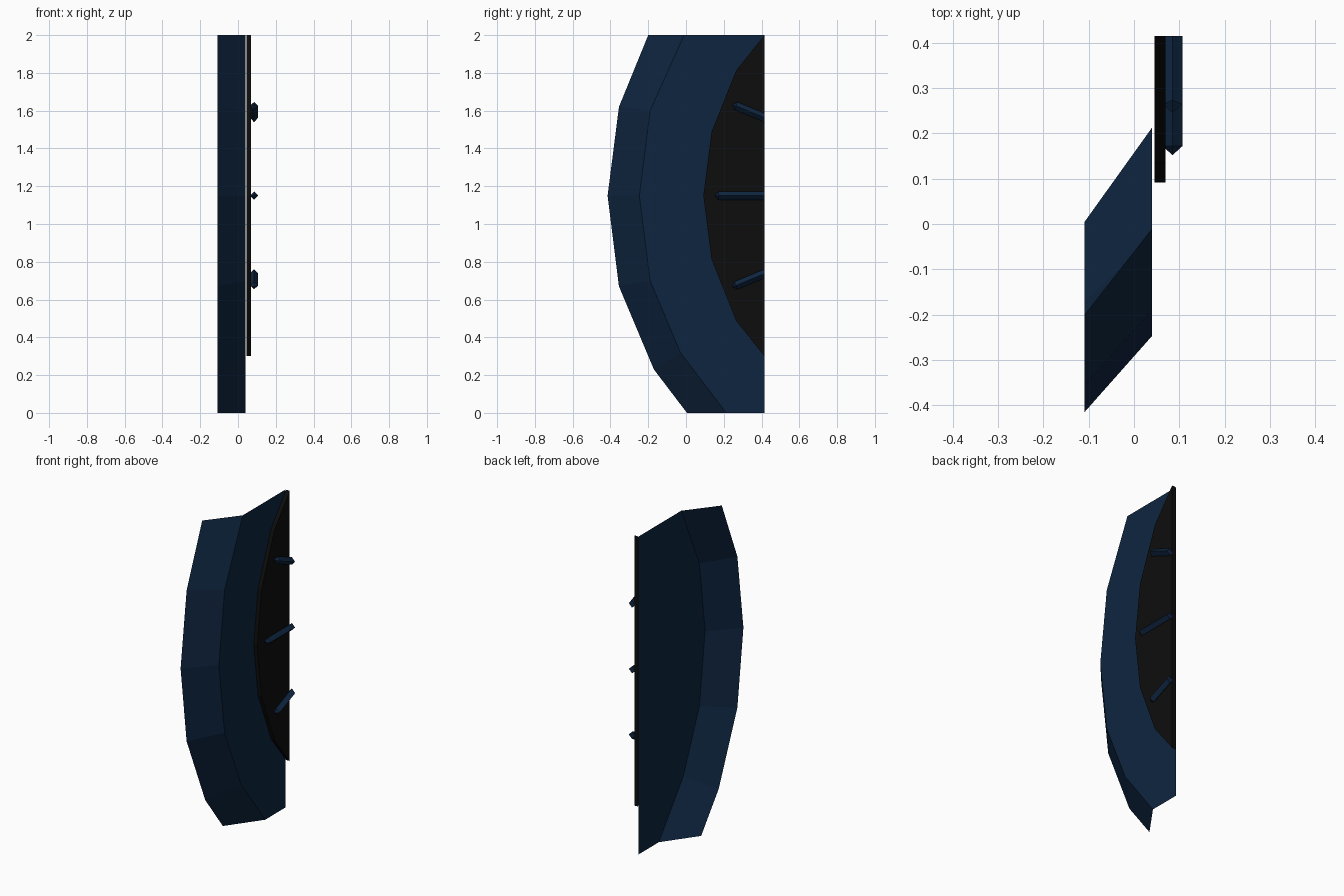
import bpy, bmesh, math
from mathutils import Vector

if "Cube" in bpy.data.objects:
    bpy.data.objects.remove(bpy.data.objects["Cube"])

EDGE = 0.415      # back plane where every part is cut off
MID_Z = 1.15      # height the plate and bars are symmetric about


def material(name, rgb):
    m = bpy.data.materials.new(name)
    m.diffuse_color = (*rgb, 1)
    m.use_nodes = True
    m.node_tree.nodes["Principled BSDF"].inputs["Base Color"].default_value = m.diffuse_color
    return m


navy = material("navy", (0.0045, 0.0185, 0.051))
black = material("black", (0.004, 0.004, 0.004))


def finish(bm, name, mat):
    mesh = bpy.data.meshes.new(name)
    bm.to_mesh(mesh)
    bm.free()
    mesh.materials.append(mat)
    obj = bpy.data.objects.new(name, mesh)
    bpy.context.collection.objects.link(obj)
    return obj


# Shell: flat side panel plus a slanted faceted rim (open sheet)
outer = [(-0.20, 2), (-0.355, 1.62), (-0.415, 1.15), (-0.355, 0.67), (-0.17, 0.23), (0.005, 0)]
inner = [(-0.01, 2), (-0.19, 1.60), (-0.247, 1.15), (-0.19, 0.70), (-0.03, 0.32), (0.213, 0)]
bm = bmesh.new()
a = [bm.verts.new((-0.109, y, z)) for y, z in outer]
b = [bm.verts.new((0.04, y, z)) for y, z in inner]
for i in range(len(a) - 1):
    bm.faces.new((a[i], a[i + 1], b[i + 1], b[i]))
corners = [bm.verts.new((0.04, EDGE, z)) for z in (0, 2)]
bm.faces.new(b + corners)
finish(bm, "shell", navy)

# Round plate: upper half outline mirrored about its middle height
half = [(EDGE, 0.85), (0.265, 0.662), (0.135, 0.337)]
outline = [(y, MID_Z + d) for y, d in half] + [(0.092, MID_Z)]
outline += [(y, MID_Z - d) for y, d in reversed(half)]
bm = bmesh.new()
face = bm.faces.new([bm.verts.new((0.069, y, z)) for y, z in outline])
back = bmesh.ops.extrude_face_region(bm, geom=[face], use_keep_orig=True)
bmesh.ops.translate(bm, vec=(-0.024, 0, 0),
                    verts=[v for v in back["geom"] if isinstance(v, bmesh.types.BMVert)])
bmesh.ops.recalc_face_normals(bm, faces=bm.faces)
finish(bm, "round_plate", black)


# Spokes: diamond-section bars with a pointed tip, cut at the back plane
def spoke(name, y, z, angle):
    along = Vector((0, math.cos(angle), math.sin(angle)))
    across = Vector((0, -math.sin(angle), math.cos(angle)))
    out = Vector((1, 0, 0))
    tip = Vector((0.085, y, z))
    r = 0.022
    offsets = [out * r, across * r, -out * r, -across * r]
    bm = bmesh.new()
    apex = bm.verts.new(tip)
    near = [bm.verts.new(tip + along * 0.02 + o) for o in offsets]
    far = [bm.verts.new(tip + along * 0.4 + o) for o in offsets]
    for i in range(4):
        j = (i + 1) % 4
        bm.faces.new((apex, near[i], near[j]))
        bm.faces.new((near[i], far[i], far[j], near[j]))
    bmesh.ops.recalc_face_normals(bm, faces=bm.faces)
    bmesh.ops.bisect_plane(bm, geom=bm.verts[:] + bm.edges[:] + bm.faces[:],
                           plane_co=(0, EDGE, 0), plane_no=(0, 1, 0), clear_outer=True)
    bmesh.ops.holes_fill(bm, edges=[e for e in bm.edges if e.is_boundary])
    bmesh.ops.recalc_face_normals(bm, faces=bm.faces)
    finish(bm, name, navy)


tilt = math.radians(22.5)
spoke("middle_spoke", 0.152, MID_Z, 0)
spoke("upper_spoke", 0.246, MID_Z + 0.483, -tilt)
spoke("lower_spoke", 0.246, MID_Z - 0.483, tilt)
